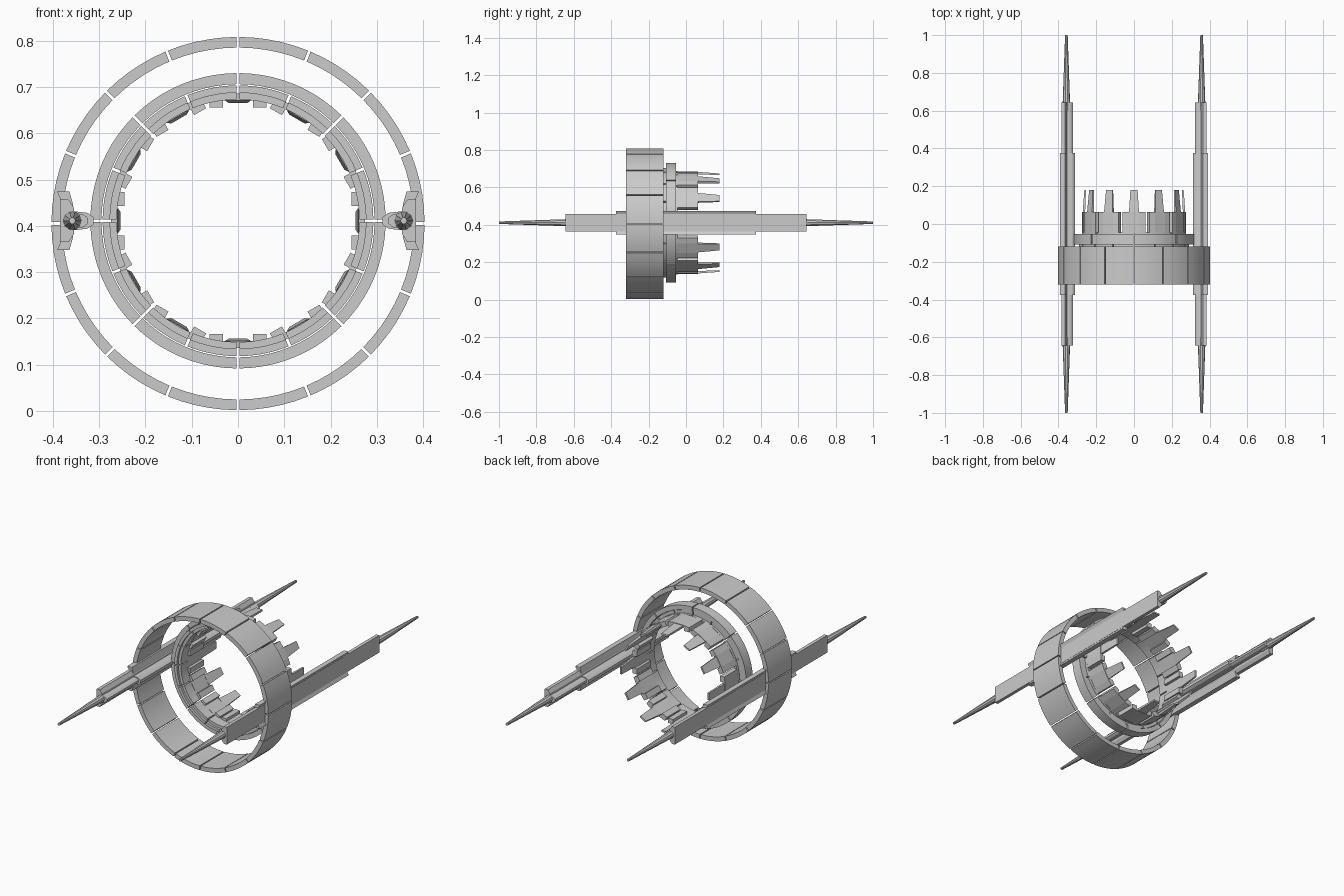
import bpy, bmesh
from math import sin, cos, pi, radians
from mathutils import Matrix, Vector

if "Cube" in bpy.data.objects:
    bpy.data.objects.remove(bpy.data.objects["Cube"])

ZO, ZI = 0.405, 0.411      # axis heights: outer ring, inner parts


def add_loft(bm, a, b):
    """Close a solid between two matching 3D loops."""
    va = [bm.verts.new(p) for p in a]
    vb = [bm.verts.new(p) for p in b]
    n = len(a)
    bm.faces.new(va)
    bm.faces.new(vb[::-1])
    for i in range(n):
        j = (i + 1) % n
        bm.faces.new((va[j], va[i], vb[i], vb[j]))


def finish(name, bm, smooth=False):
    bmesh.ops.recalc_face_normals(bm, faces=bm.faces)
    me = bpy.data.meshes.new(name)
    bm.to_mesh(me)
    bm.free()
    ob = bpy.data.objects.new(name, me)
    bpy.context.collection.objects.link(ob)
    if smooth:
        bpy.context.view_layer.objects.active = ob
        ob.select_set(True)
        bpy.ops.object.shade_smooth_by_angle(angle=radians(30))
        ob.select_set(False)
    return ob


def ring(name, r0, r1, y0, y1, count, z, gap=0.006, steps=5):
    """Ring about the y axis split into separate arc blocks."""
    bm = bmesh.new()
    for k in range(count):
        a0, a1 = 2 * pi * k / count, 2 * pi * (k + 1) / count
        prof = []
        for r, flip in ((r1, False), (r0, True)):
            g = gap / 2 / r
            arc = [a0 + g + (a1 - a0 - 2 * g) * i / steps for i in range(steps + 1)]
            prof += [(r * cos(t), r * sin(t)) for t in (arc[::-1] if flip else arc)]
        add_loft(bm, [(x, y0, h + z) for x, h in prof], [(x, y1, h + z) for x, h in prof])
    return finish(name, bm, True)


# Segmented rings
ring("outer_ring", 0.380, 0.403, -0.32, -0.12, 16, ZO)
ring("middle_ring", 0.295, 0.319, -0.108, -0.053, 8, ZI, steps=10)
ring("inner_ring", 0.2765, 0.2925, -0.12, -0.058, 16, ZI)
ring("inner_liner", 0.262, 0.2765, -0.108, -0.045, 16, ZI)

# Twelve channel-shaped brackets, each with a tapered prong at the back
channel = [(-0.062, 0.245), (-0.032, 0.245), (-0.032, 0.260), (0.032, 0.260),
           (0.032, 0.245), (0.062, 0.245), (0.062, 0.270), (0.03, 0.2745),
           (-0.03, 0.2745), (-0.062, 0.270)]


def rect(w, r0, r1, y):
    return [Vector((x, y, r)) for x, r in ((-w, r0), (w, r0), (w, r1), (-w, r1))]


brackets, prongs = bmesh.new(), bmesh.new()
for k in range(12):
    m = Matrix.Translation((0, 0, ZI)) @ Matrix.Rotation(k * pi / 6, 4, 'Y')
    add_loft(brackets, [m @ Vector((x, -0.053, r)) for x, r in channel],
             [m @ Vector((x, 0.063, r)) for x, r in channel])
    add_loft(prongs, [m @ p for p in rect(0.027, 0.259, 0.272, 0.055)],
             [m @ p for p in rect(0.019, 0.254, 0.263, 0.18)])
finish("brackets", brackets)
finish("prongs", prongs)

# Side spears: stepped plates, inward fins and tapered points
wide_plate = [(0.391, -0.063), (0.364, -0.063), (0.356, -0.035), (0.356, 0.035),
              (0.364, 0.063), (0.391, 0.063), (0.391, 0.063 - 0.001), (0.378, 0.036),
              (0.378, -0.036), (0.391, -0.062)]
wide_plate = [p for i, p in enumerate(wide_plate) if i not in (6, 9)]
long_plate = [(0.384, -0.046), (0.366, -0.046), (0.354, -0.028), (0.354, 0.028),
              (0.366, 0.046), (0.384, 0.046)]
wide_fin = [(0.358, -0.021), (0.325, -0.017), (0.312, -0.008), (0.312, 0.008),
            (0.325, 0.017), (0.358, 0.021)]
long_fin = [(0.358, -0.017), (0.335, -0.014), (0.324, -0.006), (0.324, 0.006),
            (0.335, 0.014), (0.358, 0.017)]


def circle(x, y, r, n=10):
    return [(x + r * cos(2 * pi * i / n), y, ZI + r * sin(2 * pi * i / n)) for i in range(n)]


for side, label in ((-1, "left"), (1, "right")):
    for part, prof, half in (("wide_plate", wide_plate, 0.375), ("long_plate", long_plate, 0.643),
                             ("wide_fin", wide_fin, 0.375), ("long_fin", long_fin, 0.643)):
        bm = bmesh.new()
        add_loft(bm, [(side * x, -half, ZI + h) for x, h in prof],
                 [(side * x, half, ZI + h) for x, h in prof])
        finish(f"{label}_{part}", bm)
    bm = bmesh.new()
    for end in (-1, 1):
        add_loft(bm, circle(side * 0.358, end * 0.60, 0.021), circle(side * 0.358, end * 1.0, 0.007))
    finish(f"{label}_spear_points", bm)
